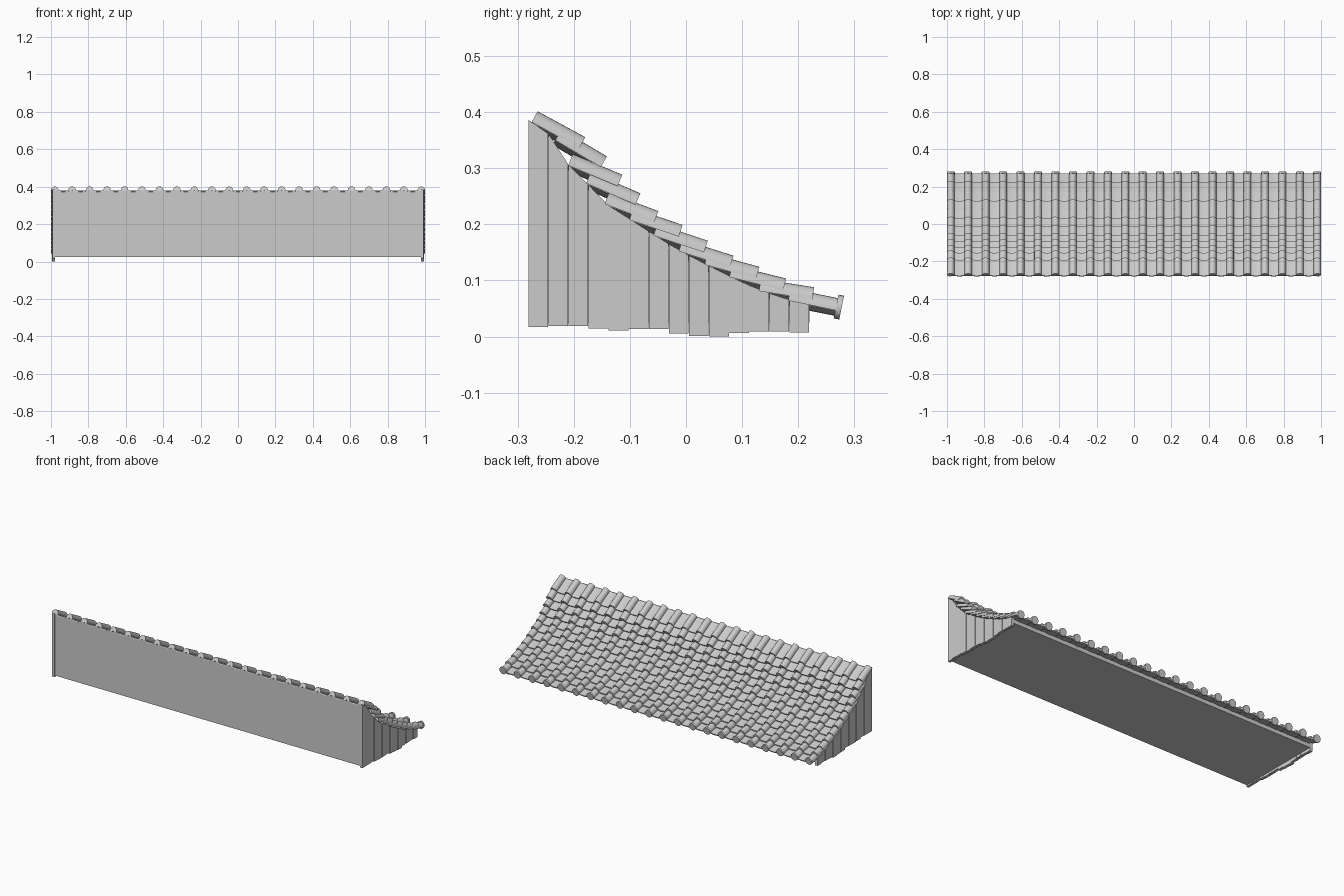
import bpy, bmesh, math
from mathutils import Vector

if "Cube" in bpy.data.objects:
    bpy.data.objects.remove(bpy.data.objects["Cube"])

COLS = 22
PITCH = 1.96 / (COLS - 1)
R = 0.02
# Base line of every tile course: (y, z) upper end -> (y, z) lower end
COURSES = [
    ((-0.275, 0.382), (-0.190, 0.336)), ((-0.233, 0.350), (-0.152, 0.302)),
    ((-0.210, 0.305), (-0.122, 0.268)), ((-0.178, 0.273), (-0.090, 0.235)),
    ((-0.145, 0.236), (-0.057, 0.203)), ((-0.101, 0.208), (-0.013, 0.178)),
    ((-0.058, 0.180), (0.032, 0.150)), ((-0.013, 0.152), (0.078, 0.123)),
    ((0.033, 0.128), (0.125, 0.103)), ((0.077, 0.106), (0.173, 0.082)),
    ((0.130, 0.081), (0.225, 0.066)), ((0.182, 0.064), (0.270, 0.046))]


def finish(bm, name, smooth=False):
    bmesh.ops.recalc_face_normals(bm, faces=bm.faces)
    me = bpy.data.meshes.new(name)
    bm.to_mesh(me)
    bm.free()
    ob = bpy.data.objects.new(name, me)
    bpy.context.collection.objects.link(ob)
    if smooth:
        bpy.ops.object.select_all(action='DESELECT')
        ob.select_set(True)
        bpy.context.view_layer.objects.active = ob
        bpy.ops.object.shade_smooth_by_angle(angle=math.radians(35))
    return ob


def sweep(bm, a, b):
    """Close two matching rings of points into a solid."""
    va, vb = [bm.verts.new(p) for p in a], [bm.verts.new(p) for p in b]
    n = len(va)
    for i in range(n):
        bm.faces.new((va[i], va[(i + 1) % n], vb[(i + 1) % n], vb[i]))
    bm.faces.new(va)
    bm.faces.new(vb[::-1])


def tile(bm, x, profile, start, end):
    """Run an (across, up) profile down the slope from start to end."""
    s, e = Vector((x, *start)), Vector((x, *end))
    d = (e - s).normalized()
    up = Vector((0, -d.z, d.y))
    ring = [Vector((u, 0, 0)) + up * v for u, v in profile]
    sweep(bm, [s + p for p in ring], [e + p for p in ring])


def roof_z(y):
    """Height of the tile bed at depth y."""
    pts = [(-0.281, 0.384)] + [c[0] for c in COURSES] + [COURSES[-1][1]]
    for (y0, z0), (y1, z1) in zip(pts, pts[1:]):
        if y <= y1:
            return z0 + (z1 - z0) * (y - y0) / (y1 - y0)
    return pts[-1][1]


# Tile cross sections
SEG = 12
cover = [(R * math.cos(math.pi * i / SEG), R * 1.1 * math.sin(math.pi * i / SEG))
         for i in range(SEG + 1)]
half = PITCH / 2
us = [-half + PITCH * i / 8 for i in range(9)]
sag = [0.005 - 0.009 * (1 - (u / half) ** 2) for u in us]
pan = list(zip(us, sag)) + [(u, v - 0.006) for u, v in zip(us[::-1], sag[::-1])]

# Tile courses
for i, (start, end) in enumerate(COURSES):
    bm = bmesh.new()
    for c in range(COLS):
        tile(bm, -0.98 + c * PITCH, cover, start, end)
    finish(bm, f"cover_tiles_{i + 1}", True)
    bm = bmesh.new()
    for c in range(COLS - 1):
        tile(bm, -0.98 + (c + 0.5) * PITCH, pan, start, end)
    finish(bm, f"pan_tiles_{i + 1}", True)

# Round end caps along the eave
bm = bmesh.new()
disc = [(0.0215 * math.cos(math.tau * i / 20), 0.0215 * math.sin(math.tau * i / 20) + 0.002)
        for i in range(20)]
for c in range(COLS):
    tile(bm, min(max(-0.98 + c * PITCH, -0.9785), 0.9785), disc,
         (0.267, 0.0515), (0.277, 0.0495))
finish(bm, "eave_end_caps", True)

# Wedge body: front wall, underside, low back wall and bed under the tiles
bm = bmesh.new()
prof = [(-0.278, 0.025), (-0.278, 0.380)]
prof += [(c[0][0], c[0][1] - 0.008) for c in COURSES]
prof += [(0.22, roof_z(0.22) - 0.008), (0.22, 0.025)]
sweep(bm, [(-0.98, y, z) for y, z in prof], [(0.98, y, z) for y, z in prof])
finish(bm, "roof_body")

# Vertical gable planks with uneven lower ends
LOW = [20, 22, 22, 17, 14, 16, 16, 8, 4, 3, 9, 12, 12, 10]
W = 0.501 / len(LOW)
for name, side in (("left", -1), ("right", 1)):
    bm = bmesh.new()
    for i, low in enumerate(LOW):
        y0 = -0.281 + i * W
        y1 = y0 + W - 0.0006
        low = (low - 3) / 1000
        outer = 0.993 + 0.002 * (i % 2)
        ring = [(y0, low), (y1, low), (y1, roof_z(y1) + 0.002), (y0, roof_z(y0) + 0.002)]
        sweep(bm, [(side * 0.978, y, z) for y, z in ring],
              [(side * outer, y, z) for y, z in ring])
    finish(bm, f"{name}_gable_planks")
